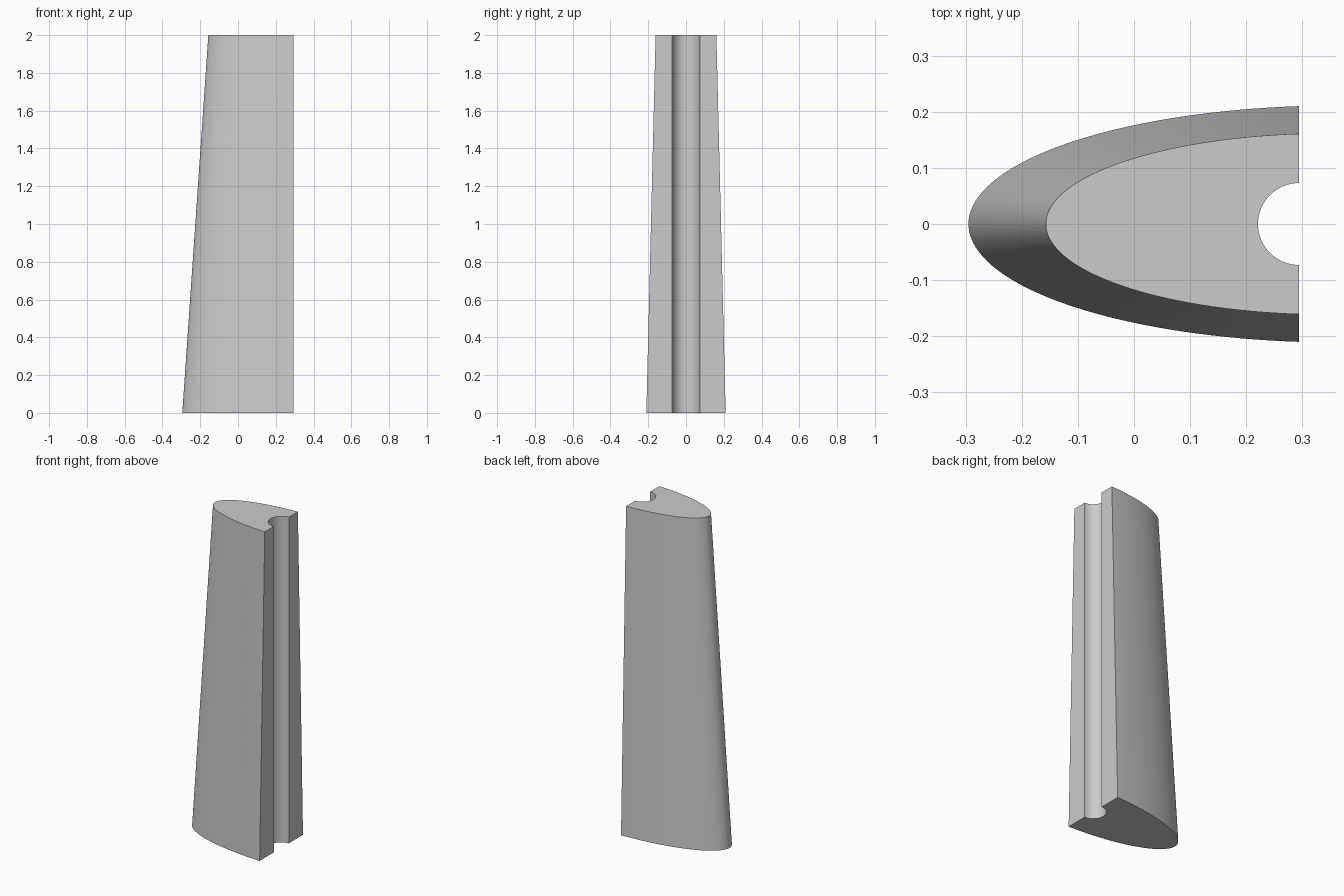
import bpy
import bmesh
from math import sin, cos, acos, pi, radians

cube = bpy.data.objects.get("Cube")
if cube:
    bpy.data.objects.remove(cube, do_unlink=True)

HEIGHT = 2.0
BACK_X = 0.294       # flat rear face
LENGTH = 0.589       # rear face to nose at the base
CENTRE = 0.07        # ellipse centre lies this far behind the rear face
HALF_WIDTH = 0.2112  # ellipse half width at the base
TOP_SCALE = 0.766    # taper toward the rear face
NOTCH_R = 0.073
OUTER_STEPS = 72
NOTCH_STEPS = 32

# Plain grey material
grey = bpy.data.materials.new("light_grey")
grey.use_nodes = True
colour = (0.6, 0.6, 0.6, 1)
grey.diffuse_color = colour
grey.node_tree.nodes["Principled BSDF"].inputs["Base Color"].default_value = colour


def section(scale):
    """Elliptical nose outline with a constant half-round notch at the rear."""
    axis = LENGTH + CENTRE
    limit = pi - acos(CENTRE / axis)
    points = []
    # Outer curve, from the +y rear corner round the nose to the -y corner
    for i in range(OUTER_STEPS + 1):
        t = limit + (2 * pi - 2 * limit) * i / OUTER_STEPS
        points.append((BACK_X + scale * (CENTRE + axis * cos(t)),
                       scale * HALF_WIDTH * sin(t)))
    # Notch, from -y to +y
    for i in range(NOTCH_STEPS + 1):
        t = 1.5 * pi - pi * i / NOTCH_STEPS
        points.append((BACK_X + NOTCH_R * cos(t), NOTCH_R * sin(t)))
    return points


# Tapered column lofted between base and top sections
bm = bmesh.new()
base = [bm.verts.new((x, y, 0)) for x, y in section(1)]
top = [bm.verts.new((x, y, HEIGHT)) for x, y in section(TOP_SCALE)]
count = len(base)
for i in range(count):
    j = (i + 1) % count
    bm.faces.new((base[i], base[j], top[j], top[i]))
bm.faces.new(base[::-1])
bm.faces.new(top)
bmesh.ops.recalc_face_normals(bm, faces=bm.faces)

mesh = bpy.data.meshes.new("tapered_column")
bm.to_mesh(mesh)
bm.free()
mesh.materials.append(grey)
column = bpy.data.objects.new("tapered_column", mesh)
bpy.context.collection.objects.link(column)

# Smooth curves, crisp corners
bpy.ops.object.select_all(action='DESELECT')
column.select_set(True)
bpy.context.view_layer.objects.active = column
bpy.ops.object.shade_smooth_by_angle(angle=radians(30))
